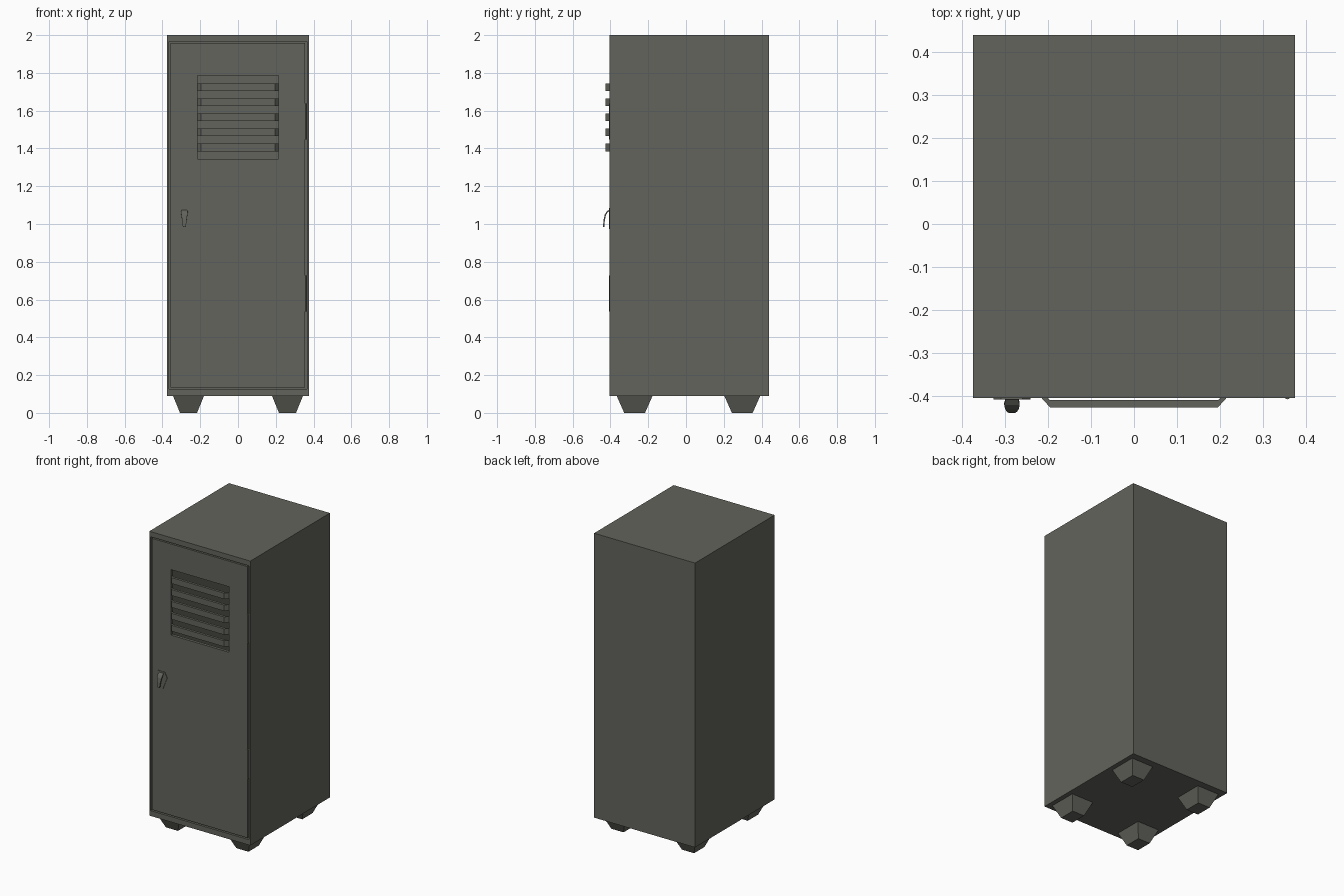
import bpy, bmesh
from mathutils import Vector

cube = bpy.data.objects.get("Cube")
if cube:
    bpy.data.objects.remove(cube, do_unlink=True)

GREY = (0.125, 0.125, 0.108, 1)
metal = bpy.data.materials.new("grey_metal")
metal.use_nodes = True
metal.diffuse_color = GREY
metal.node_tree.nodes["Principled BSDF"].inputs["Base Color"].default_value = GREY

FRONT, BACK, BASE, TOP = -0.405, 0.44, 0.09, 2.0


def finish(name, bm, thickness=0, offset=-1):
    mesh = bpy.data.meshes.new(name)
    bm.to_mesh(mesh)
    bm.free()
    obj = bpy.data.objects.new(name, mesh)
    bpy.context.collection.objects.link(obj)
    mesh.materials.append(metal)
    if thickness:
        mod = obj.modifiers.new("thickness", 'SOLIDIFY')
        mod.thickness, mod.offset = thickness, offset


def prism(name, points, shift):
    """Extrude a flat outline along a vector."""
    bm = bmesh.new()
    face = bm.faces.new([bm.verts.new(p) for p in points])
    out = bmesh.ops.extrude_face_region(bm, geom=[face], use_keep_orig=True)
    moved = [g for g in out["geom"] if isinstance(g, bmesh.types.BMVert)]
    bmesh.ops.translate(bm, verts=moved, vec=shift)
    bmesh.ops.recalc_face_normals(bm, faces=bm.faces)
    finish(name, bm)


def rect(x0, x1, z0, z1):
    return [Vector(p) for p in ((x0, FRONT, z0), (x1, FRONT, z0), (x1, FRONT, z1), (x0, FRONT, z1))]


def inset_to(bm, face, x0, x1, z0, z1):
    """Inset a front face and fit the inner face to a rectangle."""
    bmesh.ops.inset_region(bm, faces=[face], thickness=0.005, use_boundary=True)
    mid = face.calc_center_median()
    for v in face.verts:
        v.co = (x1 if v.co.x > mid.x else x0, FRONT, z1 if v.co.z > mid.z else z0)


# Hollow cabinet with a door opening
bm = bmesh.new()
bmesh.ops.create_cube(bm, size=1)
for v in bm.verts:
    v.co = (v.co.x * 0.75, BACK if v.co.y > 0 else FRONT, TOP if v.co.z > 0 else BASE)
bm.normal_update()
front = min(bm.faces, key=lambda f: f.calc_center_median().y)
inset_to(bm, front, -0.366, 0.364, 0.126, 1.965)
inside = bmesh.ops.extrude_discrete_faces(bm, faces=[front])["faces"][0]
bmesh.ops.translate(bm, verts=inside.verts[:], vec=(0, 0.835, 0))
bmesh.ops.recalc_face_normals(bm, faces=bm.faces)
finish("cabinet", bm)

# Door with a vent opening
bm = bmesh.new()
face = bm.faces.new([bm.verts.new(p) for p in rect(-0.357, 0.354, 0.135, 1.957)])
bm.normal_update()
inset_to(bm, face, -0.215, 0.215, 1.345, 1.785)
bmesh.ops.delete(bm, geom=[face], context='FACES_ONLY')
finish("door", bm, 0.02)

# Raised vent slats with sloped ends
half = [(0.196, -0.41), (0.2, FRONT), (0.215, FRONT), (0.195, -0.427)]
outline = half + [(-x, y) for x, y in reversed(half)]
for i in range(5):
    z = 1.385 + 0.08 * i
    prism(f"vent_slat_{i + 1}", [(x, y, z) for x, y in outline], (0, 0, 0.04))

# Hinges in the door gap
for name, z in (("upper_hinge", 1.5425), ("lower_hinge", 0.6325)):
    bm = bmesh.new()
    bmesh.ops.create_cone(bm, cap_ends=True, segments=8, radius1=0.007, radius2=0.007, depth=0.19)
    bmesh.ops.translate(bm, verts=bm.verts[:], vec=(0.357, -0.401, z))
    finish(name, bm)

# Handle plate
HX = -0.284
side = [(0.013, 0.973), (0.043, 1.05), (0.025, 1.085)]
shape = side + [(-x, z) for x, z in reversed(side)]
prism("handle_plate", [(HX + x, FRONT, z) for x, z in shape], (0, -0.003, 0))

# Curved, tapering lever
rows = [(1.073, -0.405, 0.014), (1.064, -0.418, 0.018), (1.048, -0.427, 0.016),
        (1.02, -0.433, 0.012), (0.985, -0.436, 0.008)]
bm = bmesh.new()
pairs = [[bm.verts.new((HX + s * w, y, z)) for s in (-1, 1)] for z, y, w in rows]
for (a, b), (c, d) in zip(pairs, pairs[1:]):
    bm.faces.new((a, c, d, b))
finish("handle_lever", bm, 0.007, 0)

# Tapered feet
for side_name, x in (("left", 0.262), ("right", -0.262)):
    for end_name, y in (("front", -0.272), ("back", 0.298)):
        bm = bmesh.new()
        bmesh.ops.create_cube(bm, size=2)
        for v in bm.verts:
            wx, wy, z = (0.082, 0.095, BASE) if v.co.z > 0 else (0.045, 0.055, 0)
            v.co = (x + v.co.x * wx, y + v.co.y * wy, z)
        finish(f"{end_name}_{side_name}_foot", bm)
